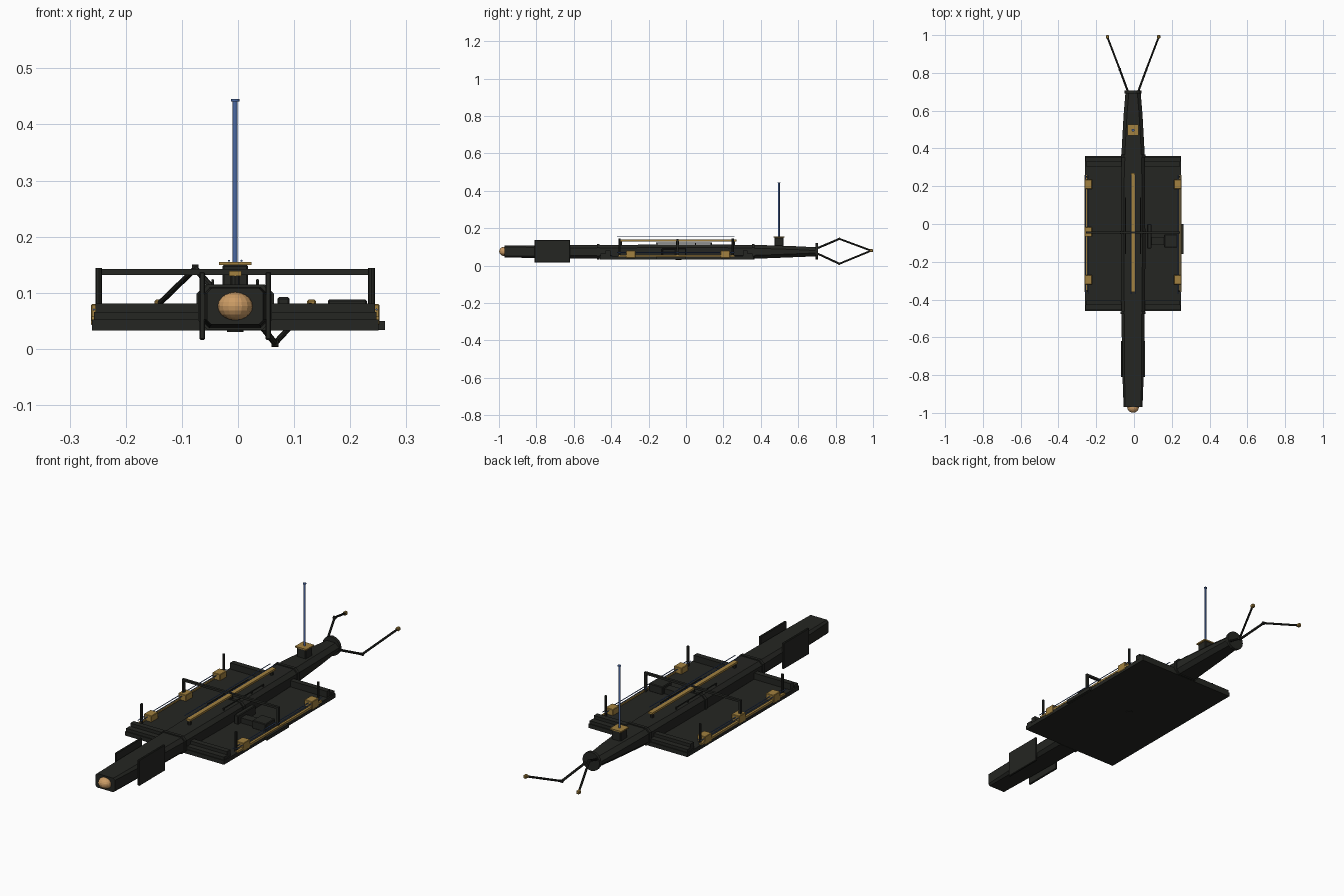
import bpy, bmesh, math
from mathutils import Vector

if "Cube" in bpy.data.objects:
    bpy.data.objects.remove(bpy.data.objects["Cube"])

CX = -0.005  # symmetry plane


def mat(name, col):
    m = bpy.data.materials.new(name)
    m.diffuse_color = (*col, 1)
    m.use_nodes = True
    m.node_tree.nodes["Principled BSDF"].inputs["Base Color"].default_value = m.diffuse_color
    return m


DARK = mat("dark", (0.018, 0.019, 0.016))
GOLD = mat("gold", (0.36, 0.22, 0.05))
BLUE = mat("blue", (0.07, 0.14, 0.36))
COPPER = mat("copper", (0.6, 0.33, 0.13))


def finish(bm, name, m):
    bmesh.ops.recalc_face_normals(bm, faces=bm.faces)
    me = bpy.data.meshes.new(name)
    bm.to_mesh(me)
    bm.free()
    me.materials.append(m)
    ob = bpy.data.objects.new(name, me)
    bpy.context.collection.objects.link(ob)
    return ob


def box(name, x, y, z, m=DARK, bevel=0):
    bm = bmesh.new()
    bmesh.ops.create_cube(bm, size=1)
    for v in bm.verts:
        v.co = Vector(r[0] + (c + 0.5) * (r[1] - r[0]) for r, c in zip((x, y, z), v.co))
    ob = finish(bm, name, m)
    if bevel:
        b = ob.modifiers.new("bevel", 'BEVEL')
        b.width, b.segments = bevel, 1
    return ob


def rod(name, a, b, r, m=DARK, n=8):
    a, b = Vector(a), Vector(b)
    bm = bmesh.new()
    bmesh.ops.create_cone(bm, cap_ends=True, segments=n, radius1=r, radius2=r, depth=(b - a).length)
    q = (b - a).to_track_quat('Z', 'Y')
    for v in bm.verts:
        v.co = q @ v.co + (a + b) / 2
    return finish(bm, name, m)


def loft(name, stations, m=DARK):
    """Chamfered section (y, half width, z low, z high, chamfer) swept along y."""
    bm = bmesh.new()
    rings = []
    for y, w, lo, hi, c in stations:
        pts = [(-w + c, lo), (w - c, lo), (w, lo + c), (w, hi - c),
               (w - c, hi), (-w + c, hi), (-w, hi - c), (-w, lo + c)]
        rings.append([bm.verts.new((CX + px, y, pz)) for px, pz in pts])
    for r, s in zip(rings, rings[1:]):
        for i in range(8):
            bm.faces.new((r[i], r[(i + 1) % 8], s[(i + 1) % 8], s[i]))
    bm.faces.new(rings[0])
    bm.faces.new(rings[-1][::-1])
    return finish(bm, name, m)


# main hull
loft("hull", [(-0.97, 0.050, 0.043, 0.108, 0.008), (-0.78, 0.057, 0.041, 0.109, 0.012),
              (-0.46, 0.062, 0.037, 0.110, 0.016), (-0.20, 0.065, 0.036, 0.112, 0.016),
              (0.20, 0.064, 0.036, 0.112, 0.016), (0.40, 0.060, 0.038, 0.110, 0.018),
              (0.58, 0.050, 0.045, 0.104, 0.018), (0.70, 0.040, 0.050, 0.098, 0.018)])
# bands round the hull
for y, w in ((-0.47, 0.066), (-0.045, 0.069), (0.36, 0.065)):
    loft("hull_band", [(y - 0.007, w, 0.034, 0.115, 0.017), (y + 0.007, w, 0.034, 0.115, 0.017)])
rod("tail_plate", (CX, 0.692, 0.077), (CX, 0.706, 0.077), 0.044, n=16)

# nose sensor
bm = bmesh.new()
bmesh.ops.create_uvsphere(bm, u_segments=16, v_segments=10, radius=1)
for v in bm.verts:
    v.co = Vector((CX + v.co.x * 0.031, -0.97 + v.co.y * 0.029, 0.076 + v.co.z * 0.025))
finish(bm, "nose_sensor", COPPER)

# deck plate and stepped end beams
box("deck_plate", (-0.26, 0.25), (-0.46, 0.36), (0.033, 0.052))
for s, y in ((1, -0.46), (-1, 0.36)):
    def span(a, b):
        return tuple(sorted((y + s * a, y + s * b)))
    box("end_beam_low", (-0.257, 0.247), span(0.004, 0.03), (0.05, 0.066))
    box("end_beam_high", (-0.254, 0.244), span(0.03, 0.055), (0.05, 0.081))
rod("belly_plug", (CX, -0.04, 0.030), (CX, -0.04, 0.035), 0.015, n=12)

# side fittings on both deck edges
for s in (-1, 1):
    def sx(a, b):
        return tuple(sorted((CX + s * a, CX + s * b)))
    ys = (-0.295, 0.21) + ((-0.042,) if s < 0 else ())
    for y in ys:
        box("edge_clamp", sx(0.217, 0.257), (y - 0.025, y + 0.025), (0.042, 0.080), GOLD, 0.002)
    box("edge_strip", sx(0.245, 0.256), (-0.36, 0.26), (0.050, 0.058), GOLD)
    for y in (-0.355, 0.25):
        rod("corner_post", (CX + s * 0.243, y, 0.05), (CX + s * 0.243, y, 0.144), 0.006)
    for x, z in ((0.238, 0.070), (0.252, 0.070)):
        rod("edge_wire", (CX + s * x, -0.37, z), (CX + s * x, 0.26, z), 0.002, BLUE, 6)
    # steering fins near the nose
    box("fin", sx(0.054, 0.064), (-0.81, -0.62), (0.016, 0.137), DARK, 0.002)
    # gantry legs
    box("gantry_leg", sx(0.239, 0.249), (-0.051, -0.039), (0.05, 0.142))

# gantry beam over the hull
box("gantry_beam", (CX - 0.249, CX + 0.249), (-0.051, -0.039), (0.132, 0.142))

# raised centre rail with two wires above it
box("centre_rail", (CX - 0.011, CX + 0.011), (-0.36, 0.27), (0.130, 0.139), GOLD)
for y in (-0.35, -0.045, 0.255):
    rod("rail_foot", (CX, y, 0.105), (CX, y, 0.133), 0.008)
for x in (-0.011, 0.011):
    rod("centre_wire", (CX + x, -0.37, 0.157), (CX + x, 0.26, 0.157), 0.002, BLUE, 6)

# equipment on the right deck
box("equipment_tray", (0.16, 0.23), (-0.125, -0.055), (0.05, 0.088), DARK, 0.003)
box("equipment_box", (0.07, 0.092), (-0.13, 0.0), (0.05, 0.092), DARK, 0.003)
box("equipment_link", (0.09, 0.165), (-0.11, -0.07), (0.05, 0.076))
box("side_bumper", (0.245, 0.262), (-0.16, 0.0), (0.034, 0.050))
for x in (-0.045, 0.035):
    rod("handrail", (x, -0.16, 0.122), (x, 0.14, 0.122), 0.0025, n=6)
    for y in (-0.155, 0.05, 0.135):
        rod("handrail_post", (x, y, 0.105), (x, y, 0.124), 0.003, n=6)

# mast on its pedestal
box("mast_pedestal", (CX - 0.023, CX + 0.023), (0.472, 0.522), (0.10, 0.150), DARK, 0.003)
box("mast_plate", (CX - 0.029, CX + 0.029), (0.468, 0.526), (0.149, 0.155), GOLD)
rod("mast", (CX, 0.497, 0.15), (CX, 0.497, 0.443), 0.0045, BLUE, 12)
rod("mast_cap", (CX, 0.497, 0.441), (CX, 0.497, 0.445), 0.0075, BLUE, 12)

# two bent tail arms, one arching up and one down
for s, z0, z1 in ((-1, 0.090, 0.143), (1, 0.068, 0.010)):
    base = (CX + s * 0.025, 0.695, z0)
    elbow = (CX + s * 0.071, 0.82, z1)
    tip = (CX + s * 0.136, 0.99, 0.080)
    rod("arm_inner", base, elbow, 0.0055)
    rod("arm_outer", elbow, tip, 0.005)
    rod("arm_elbow", (elbow[0] - 0.006, 0.82, z1), (elbow[0] + 0.006, 0.82, z1), 0.007)
    box("arm_tip", (tip[0] - 0.008, tip[0] + 0.008), (0.982, 1.0), (0.072, 0.088), GOLD, 0.003)
